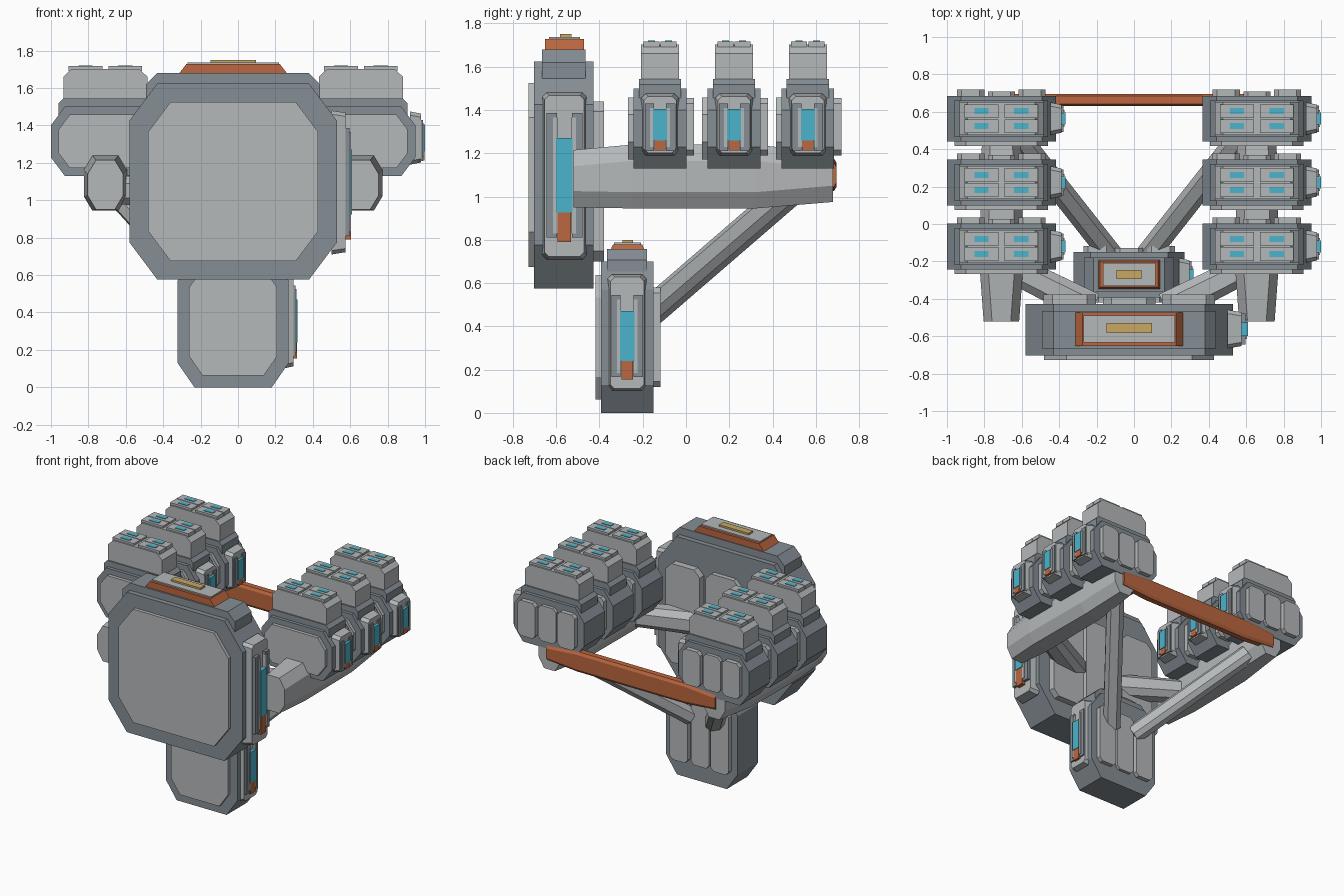
import bpy, bmesh, math
from mathutils import Vector

if "Cube" in bpy.data.objects:
    bpy.data.objects.remove(bpy.data.objects["Cube"])

S = -0.026  # shared centre line of all bodies


def mat(name, rgb):
    m = bpy.data.materials.new(name)
    m.diffuse_color = (*rgb, 1)
    m.use_nodes = True
    m.node_tree.nodes["Principled BSDF"].inputs["Base Color"].default_value = m.diffuse_color
    return m


DARK = mat("dark grey", (0.235, 0.27, 0.30))
LIGHT = mat("light grey", (0.46, 0.48, 0.49))
ORANGE = mat("orange", (0.50, 0.135, 0.05))
CYAN = mat("cyan", (0.07, 0.46, 0.60))
GOLD = mat("gold", (0.58, 0.39, 0.13))


def loft(name, rings, material):
    """Skin a list of point rings and cap both ends."""
    bm = bmesh.new()
    vs = [[bm.verts.new(p) for p in r] for r in rings]
    n = len(vs[0])
    for a, b in zip(vs, vs[1:]):
        for i in range(n):
            bm.faces.new((a[i], a[(i + 1) % n], b[(i + 1) % n], b[i]))
    bm.faces.new(vs[0][::-1])
    bm.faces.new(vs[-1])
    bmesh.ops.recalc_face_normals(bm, faces=bm.faces)
    me = bpy.data.meshes.new(name)
    bm.to_mesh(me)
    bm.free()
    me.materials.append(material)
    ob = bpy.data.objects.new(name, me)
    bpy.context.collection.objects.link(ob)
    return ob


def octagon(hu, hv, cu, cv):
    return [(hu - cu, -hv), (hu, -hv + cv), (hu, hv - cv), (hu - cu, hv),
            (cu - hu, hv), (-hu, hv - cv), (-hu, cv - hv), (cu - hu, -hv)]


def plate(name, axis, u, v, w, material, cut=0, inset=0):
    """Extrude an octagon or rectangle along an axis; u, v, w are (low, high) ranges.
    The end at w[1] shrinks by inset."""
    cu, cv = cut if isinstance(cut, tuple) else (cut, cut)
    mu, mv = (u[0] + u[1]) / 2, (v[0] + v[1]) / 2
    hu, hv = (u[1] - u[0]) / 2, (v[1] - v[0]) / 2
    rings = []
    for k, s in ((w[0], 0), (w[1], inset)):
        if cu:
            ring = octagon(hu - s, hv - s, cu, cv)
        else:
            ring = [(a * (hu - s), b * (hv - s)) for a, b in ((1, -1), (1, 1), (-1, 1), (-1, -1))]
        rings.append([{'x': (k, mu + a, mv + b), 'y': (mu + a, k, mv + b),
                       'z': (mu + a, mv + b, k)}[axis] for a, b in ring])
    return loft(name, rings, material)


def around(c, h):
    return (c - h, c + h)


def body(name, cx, cy, hx, hy, z0, z1, cut, rim, shoulder, rear):
    """Octagonal housing with front plate, rear panels and top shoulder."""
    plate(name + "_housing", 'y', around(cx, hx), (z0, z1), around(cy, hy), DARK, cut)
    plate(name + "_front_plate", 'y', around(cx, hx - rim), (z0 + rim, z1 - rim),
          (cy - hy, cy - hy - 0.025), LIGHT, (cut[0] * 0.8, cut[1] * 0.8))
    # three rear panels, the middle one thinner
    w, depth, r0, r1 = rear
    for i in (-1, 0, 1):
        plate(name + "_rear_panel", 'y', around(cx + i * w * 1.06, w * 0.47), (r0, r1),
              (cy + hy, cy + hy + depth * (1 if i else 0.7)), LIGHT, w * 0.16)
    # chamfered shoulder block
    sx, sy, top, ch = shoulder
    rings = []
    for y in (cy - sy, cy + sy):
        rings.append([(cx + a, y, b) for a, b in ((-sx, z1 - cut[1]), (sx, z1 - cut[1]), (sx, top - ch),
                                                  (sx - ch, top), (ch - sx, top), (-sx, top - ch))])
    loft(name + "_shoulder", rings, DARK)


def side_unit(name, x, cy, hy, base, frame, glow, tip, d1, d2):
    """Raised side plate with rails, a light strip and a coloured foot."""
    plate(name + "_side_plate", 'x', around(cy, hy), base, (x - 0.03, x + d1), LIGHT, 0.02, 0.012)
    for s in (-1, 1):
        plate(name + "_side_rail", 'x', around(cy + s * hy * 0.57, hy * 0.24), frame,
              (x, x + d2 - 0.012), DARK)
        plate(name + "_rail_trim", 'x', around(cy + s * hy * 0.42, hy * 0.1), (frame[0] + .02, frame[1] - .02),
              (x, x + d2 - 0.006), LIGHT)
    plate(name + "_light_strip", 'x', around(cy, hy * 0.37), glow, (x, x + d2), CYAN)
    plate(name + "_light_foot", 'x', around(cy, hy * 0.3), (tip, glow[0]), (x, x + d2 - 0.004), ORANGE)


def cap(name, cx, cy, hx, hy, z, h):
    """Orange roof cap with inlaid plate and gold bar."""
    plate(name + "_cap", 'z', around(cx, hx), around(cy, hy), (z, z + h), ORANGE, 0, 0.012)
    plate(name + "_cap_plate", 'z', around(cx, hx - 0.05 * hx / 0.31), around(cy, hy - 0.018), (z, z + h + 0.009), LIGHT)
    plate(name + "_gold_bar", 'z', around(cx, hx * 0.4), around(cy, hy * 0.3), (z, z + h + 0.022), GOLD)


# large front module
body("large", S, -0.565, 0.555, 0.137, 0.575, 1.625, (0.15, 0.2), 0.1, (0.465, 0.1, 1.68, 0.06),
     (0.30, 0.05, 0.70, 1.44))
side_unit("large", 0.529, -0.562, 0.103, (0.71, 1.48), (0.81, 1.385), (0.925, 1.27), 0.79, 0.045, 0.08)
big_cap = [(-0.31, 1.62), (0.31, 1.62), (0.31, 1.65), (0.25, 1.728), (-0.25, 1.728), (-0.31, 1.65)]
loft("large_cap", [[(S + a, y, b) for a, b in big_cap] for y in (-0.652, -0.472)], ORANGE)
plate("large_cap_plate", 'z', around(S, 0.245), around(-0.562, 0.072), (1.70, 1.737), LIGHT)
plate("large_gold_bar", 'z', around(S, 0.122), around(-0.556, 0.026), (1.70, 1.75), GOLD)

# small lower module
body("small", S, -0.272, 0.297, 0.122, 0.0, 0.70, (0.09, 0.13), 0.062, (0.24, 0.092, 0.757, 0.05),
     (0.16, 0.032, 0.12, 0.58))
side_unit("small", 0.271, -0.272, 0.09, (0.1, 0.64), (0.165, 0.545), (0.24, 0.47), 0.155, 0.025, 0.048)
cap("small", S, -0.27, 0.167, 0.08, 0.75, 0.028)

# pods, three on each side
for sx in (-1, 1):
    for cy in (-0.12, 0.222, 0.563):
        cx = S + sx * 0.683
        n = "pod"
        body(n, cx, cy, 0.292, 0.122, 1.13, 1.50, (0.075, 0.1), 0.042, (0.25, 0.098, 1.543, 0.025),
             (0.155, 0.034, 1.19, 1.455))
        side_unit(n, cx + 0.292, cy, 0.087, (1.19, 1.475), (1.21, 1.43), (1.26, 1.405), 1.213, 0.03, 0.051)
        # upper block with four lit hatches
        block = [(-0.225, 1.52), (0.225, 1.52), (0.225, 1.66), (0.18, 1.702), (-0.18, 1.702), (-0.225, 1.66)]
        loft("pod_block", [[(cx + a, y, b) for a, b in block] for y in (cy - 0.088, cy + 0.088)], LIGHT)
        for i in (-1, 1):
            for j in (-1, 1):
                hx, hy = cx + i * 0.106, cy + j * 0.04
                plate("pod_hatch", 'z', around(hx, 0.09), around(hy, 0.037), (1.69, 1.717), LIGHT)
                plate("hatch_light", 'z', around(hx, 0.038), around(hy, 0.016), (1.715, 1.721), CYAN)

# long side beams, tapered at both ends
for sx in (-1, 1):
    rings = []
    for y, hw, z0, z1 in ((-0.52, 0.095, 0.95, 1.215), (-0.25, 0.115, 0.945, 1.24),
                          (0.32, 0.11, 0.945, 1.24), (0.68, 0.09, 0.975, 1.2)):
        rings.append([(S + sx * 0.683 + a, y, (z0 + z1) / 2 + b)
                      for a, b in octagon(hw, (z1 - z0) / 2, 0.045, 0.075)])
    loft("side_beam", rings, LIGHT)


def strut(name, a, b, r0, r1):
    """Octagonal brace between two points."""
    a, b = Vector(a), Vector(b)
    d = (b - a).normalized()
    side = d.cross(Vector((0, 0, 1))).normalized()
    up = side.cross(d)
    loft(name, [[p + side * u + up * v for u, v in octagon(r, r, r * 0.5, r * 0.5)]
                for p, r in ((a, r0), (b, r1))], LIGHT)


# braces to the small and large modules
for sx in (-1, 1):
    strut("rear_strut", (S + sx * 0.10, -0.16, 0.47), (S + sx * 0.62, 0.50, 1.04), 0.062, 0.062)
    strut("front_brace", (S + sx * 0.2, -0.45, 1.03), (S + sx * 0.66, -0.22, 1.06), 0.085, 0.075)

# rear crossbar
rings = []
for x, hz in ((-0.70, 0.055), (-0.45, 0.075), (0.45, 0.075), (0.70, 0.055)):
    rings.append([(S + x, 0.663 + a, 1.10 + b) for a, b in octagon(0.033, hz, 0.012, 0.02)])
loft("rear_crossbar", rings, ORANGE)
